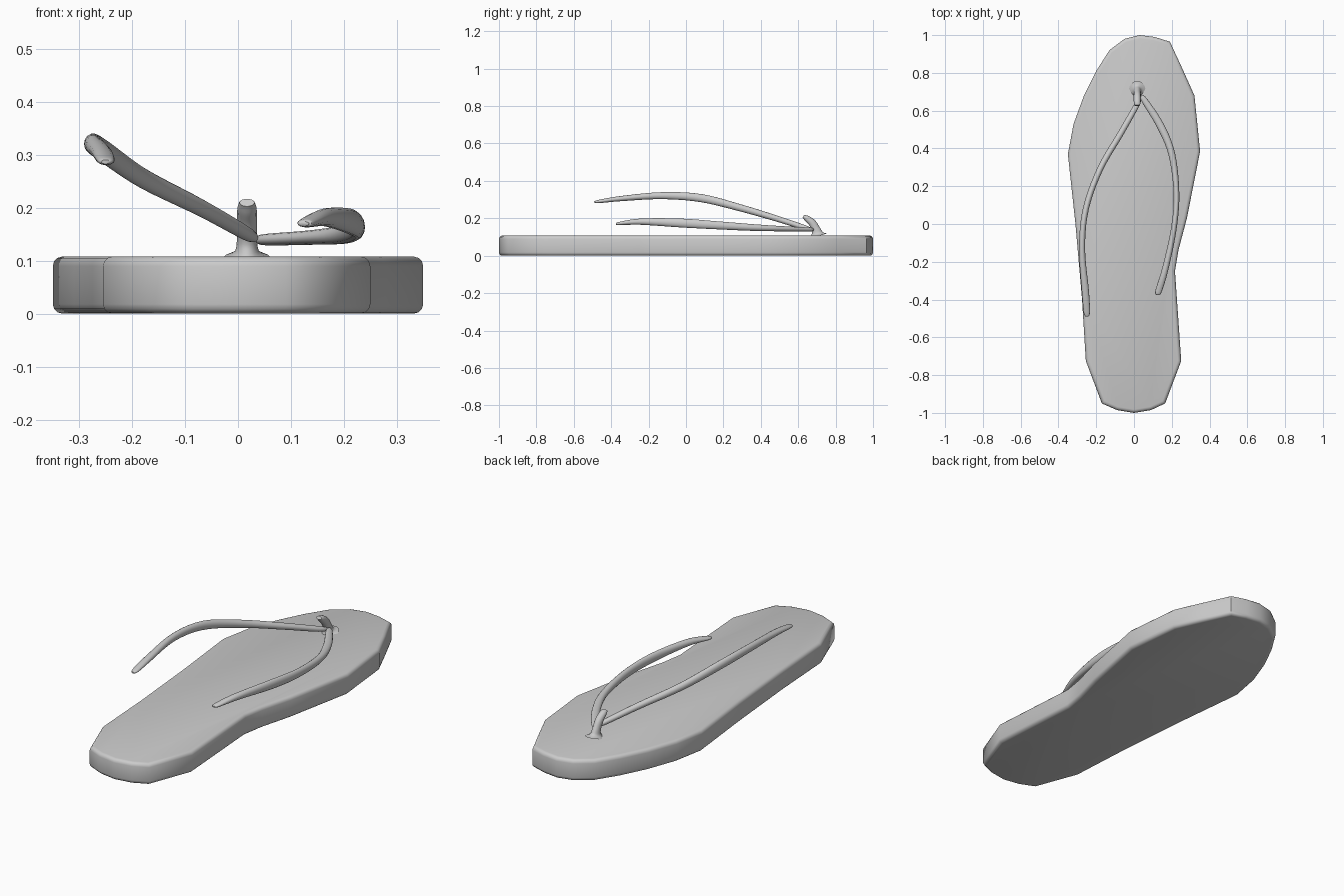
import bpy, bmesh, math
from mathutils import Vector

if "Cube" in bpy.data.objects:
    bpy.data.objects.remove(bpy.data.objects["Cube"])


def finish(name, bm, angle):
    bmesh.ops.recalc_face_normals(bm, faces=bm.faces)
    mesh = bpy.data.meshes.new(name)
    bm.to_mesh(mesh)
    bm.free()
    ob = bpy.data.objects.new(name, mesh)
    bpy.context.collection.objects.link(ob)
    bpy.ops.object.select_all(action='DESELECT')
    ob.select_set(True)
    bpy.context.view_layer.objects.active = ob
    bpy.ops.object.shade_smooth_by_angle(angle=math.radians(angle))
    return ob


def catmull(a, b, c, d, t):
    return 0.5 * (2 * b + (c - a) * t + (2 * a - 5 * b + 4 * c - d) * t * t
                  + (3 * b - a - 3 * c + d) * t ** 3)


def sweep(name, stations, side=None, steps=5, sides=14):
    """Tube through (x, y, z, half width, half height) stations."""
    pts = [stations[0]] + stations + [stations[-1]]
    path = []
    for i in range(len(stations) - 1):
        for s in range(steps):
            path.append([catmull(*v, s / steps) for v in zip(*pts[i:i + 4])])
    path.append(list(stations[-1]))
    bm = bmesh.new()
    rings = []
    for i, p in enumerate(path):
        a, b = path[max(i - 1, 0)], path[min(i + 1, len(path) - 1)]
        tangent = (Vector(b[:3]) - Vector(a[:3])).normalized()
        u = side or tangent.cross(Vector((0, 0, 1))).normalized()
        v = u.cross(tangent).normalized()
        rings.append([bm.verts.new(Vector(p[:3])
                      + u * p[3] * math.cos(2 * math.pi * k / sides)
                      + v * p[4] * math.sin(2 * math.pi * k / sides))
                      for k in range(sides)])
    for r, q in zip(rings, rings[1:]):
        for k in range(sides):
            n = (k + 1) % sides
            bm.faces.new((r[k], r[n], q[n], q[k]))
    bm.faces.new(rings[0])
    bm.faces.new(rings[-1])
    return finish(name, bm, 60)


# Foot-shaped sole with rounded rims
outline = [(0.03, 1.0), (0.11, 0.99), (0.19, 0.965), (0.255, 0.825),
           (0.32, 0.68), (0.35, 0.385), (0.28, 0.03), (0.235, -0.14),
           (0.217, -0.25), (0.25, -0.725), (0.165, -0.95), (0.09, -0.985),
           (0, -1.0), (-0.09, -0.985), (-0.17, -0.95), (-0.255, -0.725),
           (-0.275, -0.4), (-0.31, 0.0), (-0.35, 0.37), (-0.32, 0.53),
           (-0.265, 0.68), (-0.2, 0.81), (-0.13, 0.92), (-0.05, 0.98)]
bm = bmesh.new()
base = bm.faces.new([bm.verts.new((x, y, 0)) for x, y in outline])
top = bmesh.ops.extrude_face_region(bm, geom=[base], use_keep_orig=True)
bmesh.ops.translate(bm, vec=(0, 0, 0.108),
                    verts=[g for g in top['geom'] if isinstance(g, bmesh.types.BMVert)])
rims = [e for e in bm.edges if abs(e.verts[0].co.z - e.verts[1].co.z) < 1e-5]
bmesh.ops.bevel(bm, geom=rims, offset=0.018, segments=3, profile=0.5, affect='EDGES')
finish("sole", bm, 45)

# Toe post, flared at the sole and curling back at the top
sweep("toe_post", [
    (0.017, 0.705, 0.105, 0.045, 0.055),
    (0.017, 0.702, 0.116, 0.024, 0.034),
    (0.017, 0.695, 0.14, 0.019, 0.024),
    (0.017, 0.675, 0.175, 0.019, 0.021),
    (0.017, 0.645, 0.2, 0.018, 0.016),
    (0.017, 0.627, 0.21, 0.014, 0.008)], side=Vector((1, 0, 0)))

# Left strap, arching high over the foot
sweep("left_strap", [
    (0.032, 0.67, 0.142, 0.006, 0.006),
    (0.015, 0.63, 0.152, 0.014, 0.013),
    (-0.07, 0.48, 0.2, 0.016, 0.016),
    (-0.18, 0.29, 0.256, 0.016, 0.019),
    (-0.255, 0.08, 0.308, 0.016, 0.022),
    (-0.275, -0.13, 0.321, 0.016, 0.019),
    (-0.258, -0.35, 0.305, 0.019, 0.014),
    (-0.25, -0.465, 0.29, 0.017, 0.009),
    (-0.25, -0.49, 0.287, 0.008, 0.004)])

# Right strap, lower and bowed outward
sweep("right_strap", [
    (0.037, 0.68, 0.14, 0.005, 0.006),
    (0.055, 0.655, 0.14, 0.016, 0.011),
    (0.14, 0.52, 0.144, 0.02, 0.014),
    (0.2, 0.37, 0.15, 0.018, 0.018),
    (0.225, 0.16, 0.163, 0.015, 0.022),
    (0.21, -0.03, 0.175, 0.015, 0.024),
    (0.165, -0.24, 0.182, 0.017, 0.017),
    (0.13, -0.355, 0.172, 0.017, 0.009),
    (0.126, -0.375, 0.17, 0.008, 0.004)])
